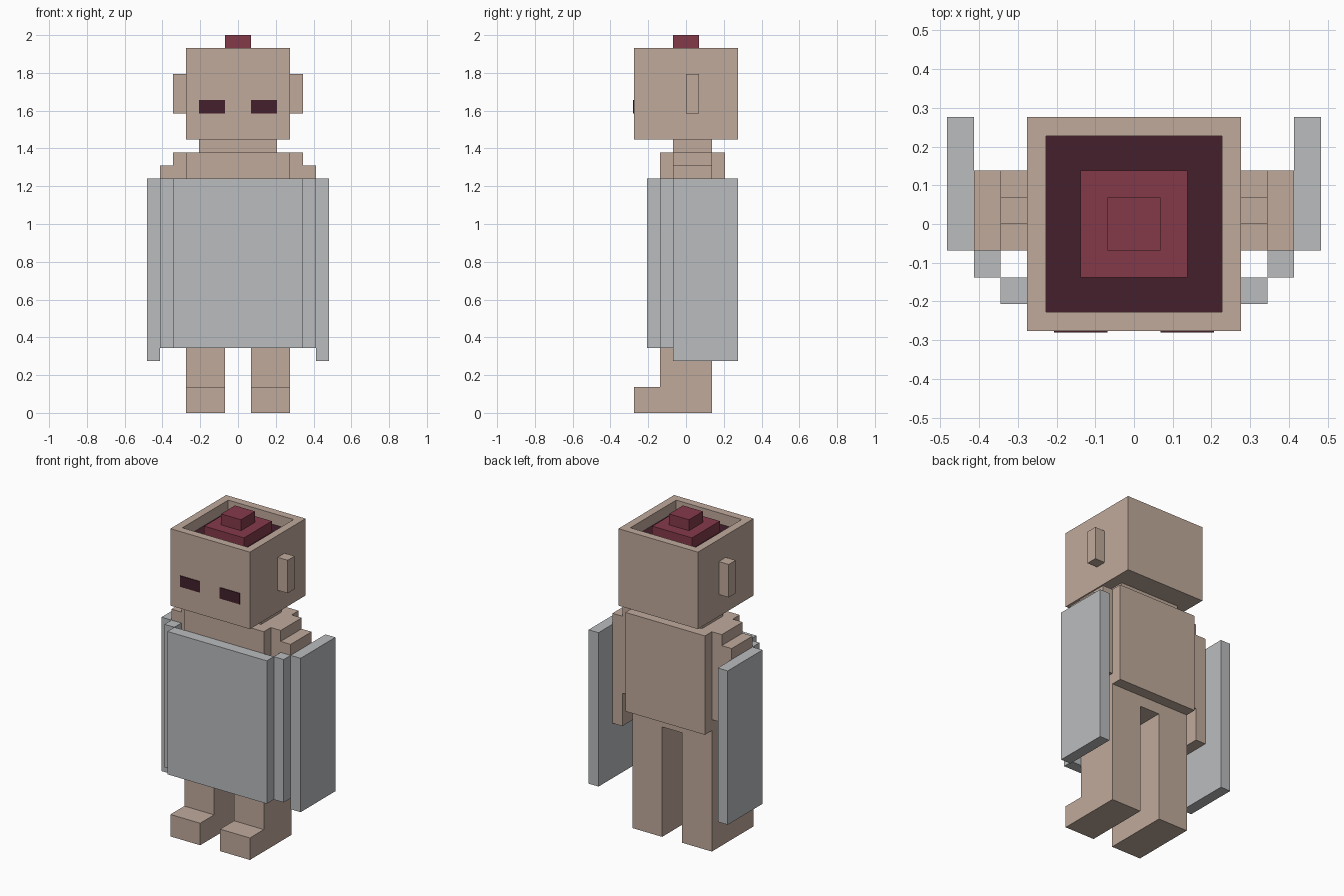
import bpy, bmesh

if "Cube" in bpy.data.objects:
    bpy.data.objects.remove(bpy.data.objects["Cube"], do_unlink=True)

U = 2 / 29  # one block


def linear(c):
    c /= 255
    return c / 12.92 if c <= 0.04045 else ((c + 0.055) / 1.055) ** 2.4


def material(name, rgb):
    m = bpy.data.materials.new(name)
    col = (*[linear(c) for c in rgb], 1)
    m.diffuse_color = col
    m.use_nodes = True
    bsdf = m.node_tree.nodes["Principled BSDF"]
    bsdf.inputs["Base Color"].default_value = col
    bsdf.inputs["Roughness"].default_value = 0.9
    return m


TAN = material("tan skin", (192, 170, 156))
GREY = material("pale grey", (186, 188, 191))
RED = material("crimson", (132, 58, 74))
DARK = material("dark maroon", (67, 32, 43))


def box_mesh(x, y, z):
    """Box between the given ranges, in block units."""
    bm = bmesh.new()
    bmesh.ops.create_cube(bm, size=1)
    for v in bm.verts:
        v.co = [U * r[0 if c < 0 else 1] for c, r in zip(v.co, (x, y, z))]
    return bm


def finish(name, bm, *mats):
    mesh = bpy.data.meshes.new(name)
    bm.to_mesh(mesh)
    bm.free()
    for m in mats:
        mesh.materials.append(m)
    ob = bpy.data.objects.new(name, mesh)
    bpy.context.collection.objects.link(ob)
    return ob


def box(name, x, y, z, mat):
    return finish(name, box_mesh(x, y, z), mat)


def pair(name, x, y, z, mat):
    """The same box on both sides of the body."""
    box("left_" + name, x, y, z, mat)
    box("right_" + name, (-x[1], -x[0]), y, z, mat)


# Head with an open recess in the top, dark floor
bm = box_mesh((-4, 4), (-4, 4), (21, 28))
top = max(bm.faces, key=lambda f: f.calc_center_median().z)
bmesh.ops.inset_region(bm, faces=[top], thickness=U)
res = bmesh.ops.extrude_discrete_faces(bm, faces=[top])
floor = res["faces"][0]
for v in floor.verts:
    v.co.z -= U
floor.material_index = 1
bmesh.ops.recalc_face_normals(bm, faces=bm.faces)
finish("head", bm, TAN, DARK)

# Stepped core in the recess
box("core_base", (-2, 2), (-2, 2), (27, 28), RED)
box("core_knob", (-1, 1), (-1, 1), (28, 29), RED)

# Face and ears
pair("eye", (1, 3), (-4.06, -3.95), (23, 24), DARK)
pair("ear", (4, 5), (0, 1), (23, 26), TAN)

# Body
box("neck", (-3, 3), (-1, 2), (20, 21), TAN)
box("torso", (-4, 4), (-2, 3), (11, 20), TAN)
box("pelvis", (-4, 4), (-2, 2), (10, 11), TAN)

# Arms
pair("shoulder", (4, 5), (-1, 2), (12, 20), TAN)
pair("arm", (5, 6), (-1, 2), (9, 19), TAN)

# Legs and feet
pair("leg", (1, 4), (-2, 2), (0, 10), TAN)
pair("foot", (1, 4), (-4, -2), (0, 2), TAN)

# Armour plates
box("front_plate", (-5, 5), (-3, -2), (5, 18), GREY)
pair("corner_plate", (5, 6), (-2, -1), (5, 18), GREY)
pair("side_plate", (6, 7), (-1, 4), (4, 18), GREY)
